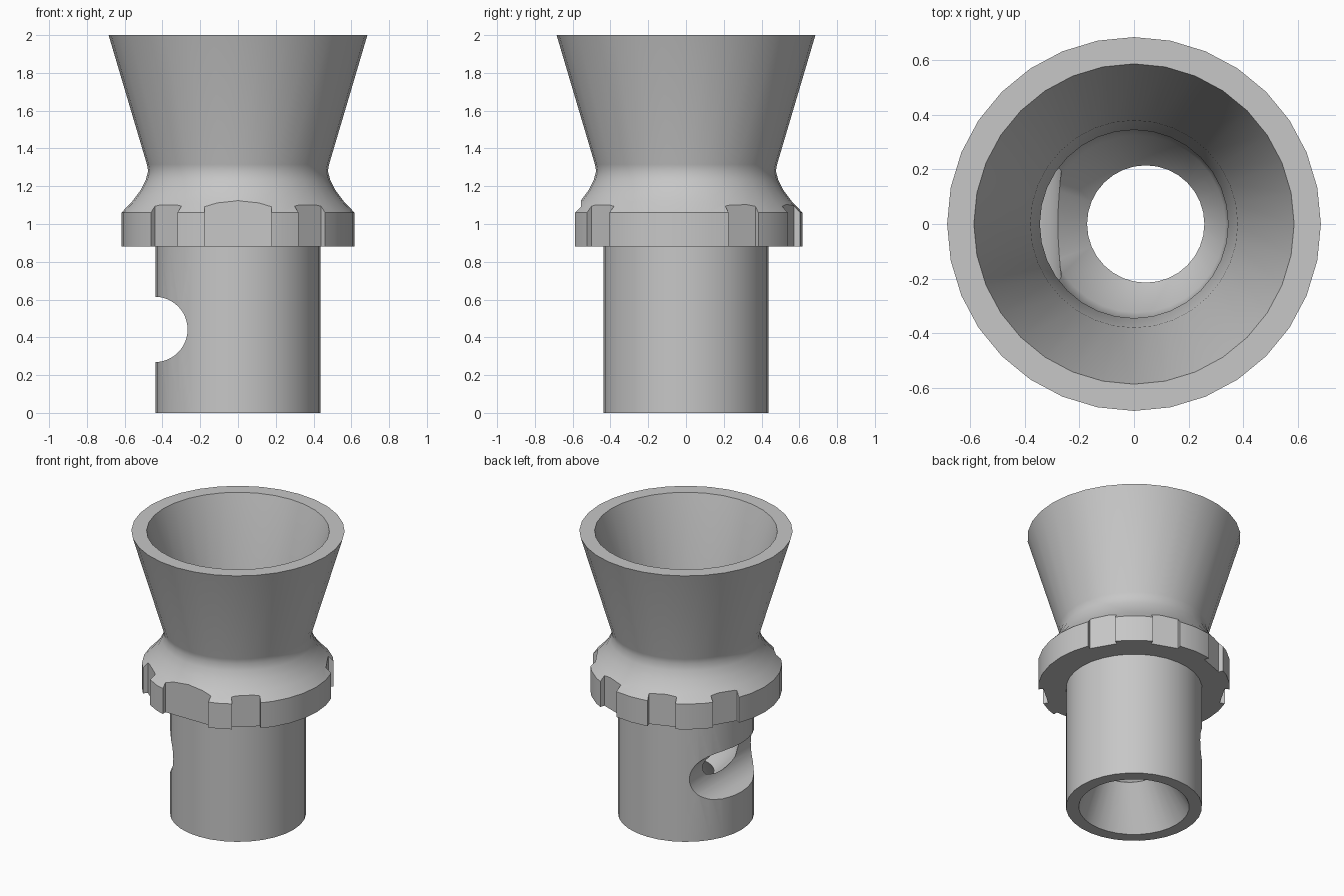
import bpy, bmesh
from math import sin, cos, pi, radians
from mathutils import Matrix, Vector

SIDES = 32

cube = bpy.data.objects.get("Cube")
if cube:
    bpy.data.objects.remove(cube, do_unlink=True)

GREY = (0.57, 0.57, 0.57, 1)
grey = bpy.data.materials.new("plain grey")
grey.use_nodes = True
grey.diffuse_color = GREY
grey.node_tree.nodes["Principled BSDF"].inputs["Base Color"].default_value = GREY


def add_object(name, bm):
    bmesh.ops.recalc_face_normals(bm, faces=bm.faces)
    mesh = bpy.data.meshes.new(name)
    bm.to_mesh(mesh)
    bm.free()
    mesh.materials.append(grey)
    obj = bpy.data.objects.new(name, mesh)
    bpy.context.collection.objects.link(obj)
    return obj


def lathe(name, profile):
    """Closed ring of (radius, height, x shift) points turned about z."""
    bm = bmesh.new()
    rings = []
    for r, z, shift in profile:
        rings.append([bm.verts.new((shift + r * cos(2 * pi * i / SIDES),
                                    r * sin(2 * pi * i / SIDES), z))
                      for i in range(SIDES)])
    for a, b in zip(rings, rings[1:] + rings[:1]):
        for i in range(SIDES):
            j = (i + 1) % SIDES
            bm.faces.new((a[i], a[j], b[j], b[i]))
    return add_object(name, bm)


def notch_cutter(name, angle, distance, width):
    """Box outside a flat set at the given distance from the axis."""
    bm = bmesh.new()
    bmesh.ops.create_cube(bm, size=1)
    bm.transform(Matrix.Rotation(radians(angle), 4, 'Z')
                 @ Matrix.Translation((distance + 0.1, 0, 1.02))
                 @ Matrix.Diagonal(Vector((0.2, width, 0.45, 1))))
    return add_object(name, bm)


# Hollow body: tube, collar, waist and cup outside; the deep cup inside keeps
# an even wall down to an off-centre throat, with a flared socket below it
outside = [(0.437, 0), (0.437, 0.88), (0.617, 0.88), (0.617, 1.06), (0.56, 1.12),
           (0.515, 1.18), (0.488, 1.235), (0.476, 1.28), (0.482, 1.315), (0.685, 2)]
inside = [(0.587, 2, 0), (0.38, 1.28, 0), (0.345, 0.95, 0), (0.345, 0.5, 0),
          (0.325, 0.41, 0.01), (0.215, 0.29, 0.043), (0.355, 0, 0)]
body = lathe("funnel_body", [(r, z, 0) for r, z in outside] + inside)

# Collar notches: one wide at the front, six narrow around the sides
cutters = [notch_cutter("wide_notch_cutter", -90, 0.557, 0.356)]
for angle in (-50, 30, 70):
    for turn in (angle, 180 - angle):
        cutters.append(notch_cutter("narrow_notch_cutter", turn, 0.575, 0.184))

# Round cross hole through one side of the tube
bm = bmesh.new()
bmesh.ops.create_cone(bm, cap_ends=True, segments=48, radius1=0.173, radius2=0.173, depth=1.2)
bm.transform(Matrix.Translation((-0.44, 0, 0.442)) @ Matrix.Rotation(pi / 2, 4, 'X'))
cutters.append(add_object("cross_hole_cutter", bm))

bpy.ops.object.select_all(action='DESELECT')
bpy.context.view_layer.objects.active = body
body.select_set(True)
for cutter in cutters:
    cutter.hide_render = True
    cut = body.modifiers.new("cut", 'BOOLEAN')
    cut.operation = 'DIFFERENCE'
    cut.solver = 'EXACT'
    cut.object = cutter
    bpy.ops.object.modifier_apply(modifier=cut.name)
for cutter in cutters:
    bpy.data.objects.remove(cutter, do_unlink=True)

bpy.ops.object.shade_smooth_by_angle(angle=radians(35))
